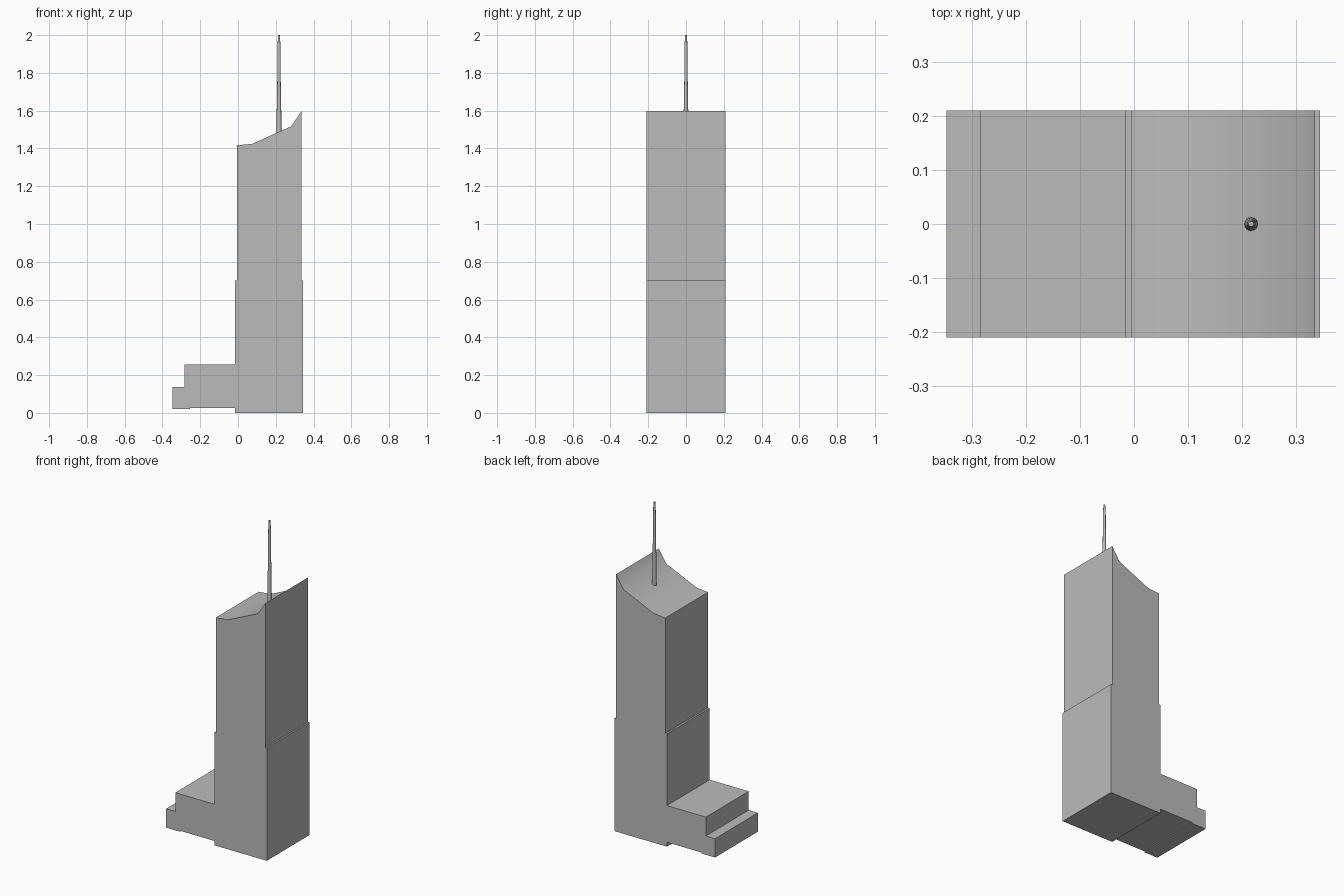
import bpy, bmesh, math

cube = bpy.data.objects.get("Cube")
if cube:
    bpy.data.objects.remove(cube, do_unlink=True)

DEPTH = 0.21  # half depth along y

grey = bpy.data.materials.new("light grey")
grey.use_nodes = True
colour = (0.5, 0.5, 0.5, 1)
grey.diffuse_color = colour
grey.node_tree.nodes["Principled BSDF"].inputs["Base Color"].default_value = colour


def finish(name, bm):
    bmesh.ops.recalc_face_normals(bm, faces=bm.faces)
    mesh = bpy.data.meshes.new(name)
    bm.to_mesh(mesh)
    bm.free()
    mesh.materials.append(grey)
    obj = bpy.data.objects.new(name, mesh)
    bpy.context.collection.objects.link(obj)
    bpy.ops.object.select_all(action="DESELECT")
    obj.select_set(True)
    bpy.context.view_layer.objects.active = obj
    bpy.ops.object.shade_smooth_by_angle(angle=math.radians(40))
    return obj


def extrude_profile(name, points):
    """Extrude an x-z outline through the full depth."""
    bm = bmesh.new()
    face = bm.faces.new([bm.verts.new((x, -DEPTH, z)) for x, z in points])
    moved = bmesh.ops.extrude_face_region(bm, geom=[face])["geom"]
    verts = [v for v in moved if isinstance(v, bmesh.types.BMVert)]
    bmesh.ops.translate(bm, verts=verts, vec=(0, 2 * DEPTH, 0))
    return finish(name, bm)


def turn_profile(name, x, rings, sides=16):
    """Stack rings of (radius, height) into a closed round mast."""
    bm = bmesh.new()
    loops = []
    for r, z in rings:
        angles = [2 * math.pi * i / sides for i in range(sides)]
        loops.append([bm.verts.new((x + r * math.cos(a), r * math.sin(a), z)) for a in angles])
    for low, high in zip(loops, loops[1:]):
        for i in range(sides):
            j = (i + 1) % sides
            bm.faces.new((low[i], low[j], high[j], high[i]))
    bm.faces.new(loops[0])
    bm.faces.new(loops[-1])
    return finish(name, bm)


# Tower, stepped podium and swept roof as one silhouette
extrude_profile("tower_and_podium", [
    (-0.016, 0), (0.345, 0), (0.345, 0.70), (0.335, 0.70),
    (0.335, 1.597), (0.282, 1.517), (0.074, 1.424), (-0.005, 1.417),
    (-0.005, 0.70), (-0.016, 0.70), (-0.016, 0.255), (-0.284, 0.255),
    (-0.284, 0.138), (-0.347, 0.138), (-0.347, 0.021), (-0.253, 0.021),
    (-0.253, 0.027), (-0.016, 0.027),
])

# Roof mast
turn_profile("roof_mast", 0.217, [(0.013, 1.47), (0.012, 1.60), (0.009, 1.77), (0.008, 1.94), (0.005, 2.0)])
